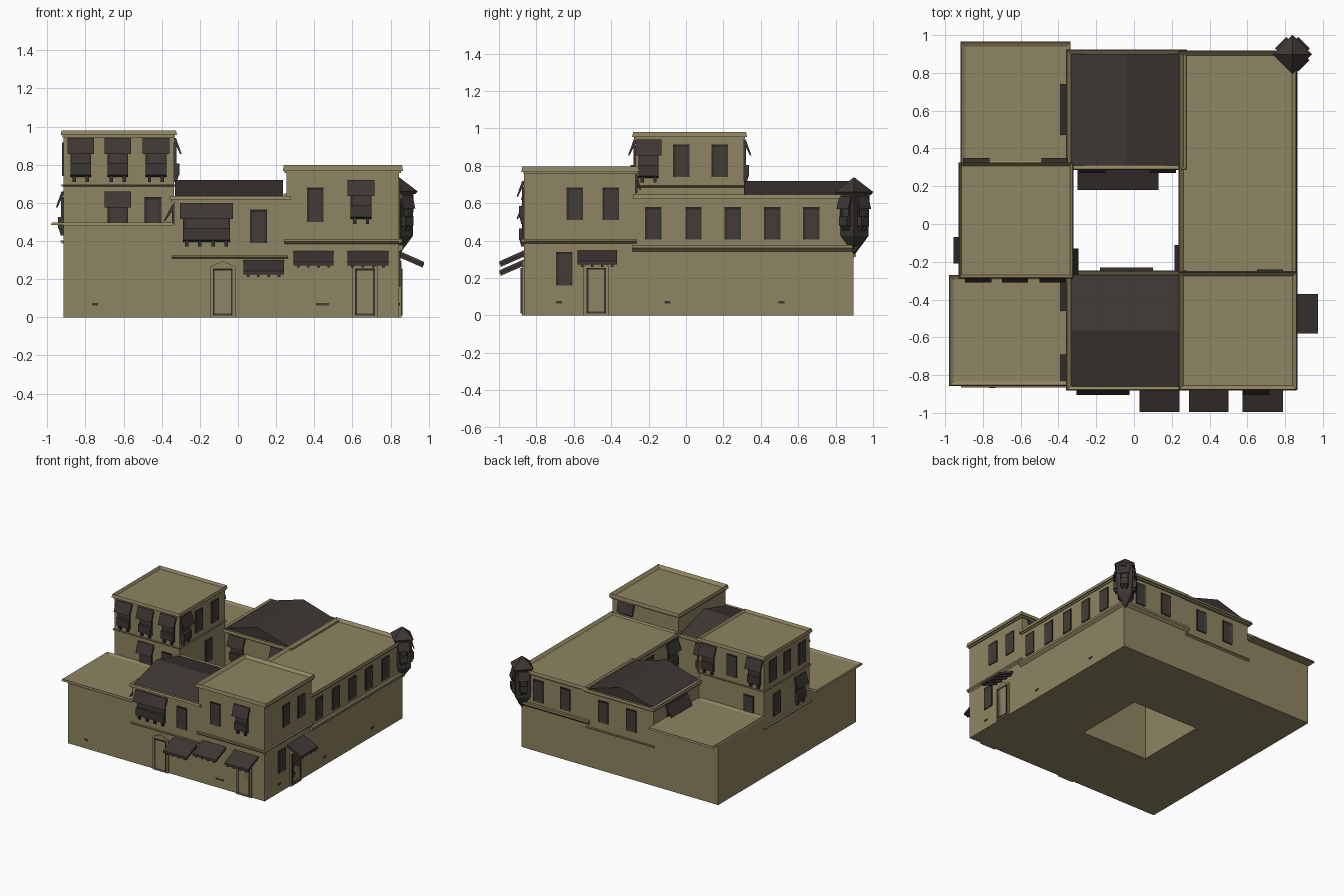
import bpy, bmesh
from mathutils import Vector

if "Cube" in bpy.data.objects:
    bpy.data.objects.remove(bpy.data.objects["Cube"])


def material(name, rgb):
    m = bpy.data.materials.new(name)
    m.diffuse_color = (*rgb, 1)
    m.use_nodes = True
    m.node_tree.nodes["Principled BSDF"].inputs["Base Color"].default_value = m.diffuse_color
    return m


TAN = material("tan plaster", (0.275, 0.235, 0.122))
ROOF = material("dark roof", (0.048, 0.038, 0.034))
WOOD = material("dark wood", (0.045, 0.039, 0.033))
PANE = material("shutter panel", (0.054, 0.046, 0.037))


def finish(name, bm, *mats):
    bmesh.ops.recalc_face_normals(bm, faces=bm.faces)
    me = bpy.data.meshes.new(name)
    bm.to_mesh(me)
    bm.free()
    for m in mats:
        me.materials.append(m)
    ob = bpy.data.objects.new(name, me)
    bpy.context.collection.objects.link(ob)
    return ob


# Wall frames: origin on the wall, outward normal, along-wall direction
NORMAL = {"F": (0, -1), "B": (0, 1), "R": (1, 0), "L": (-1, 0)}


def wall(side, c):
    nx, ny = NORMAL[side]
    return (Vector((c * abs(nx), c * abs(ny), 0)), Vector((nx, ny, 0)),
            Vector((abs(ny), abs(nx), 0)))


def loft(name, ring0, ring1, mat, inset=0, depth=0):
    """Solid between two matching rings; the second cap may be inset."""
    bm = bmesh.new()
    a = [bm.verts.new(p) for p in ring0]
    b = [bm.verts.new(p) for p in ring1]
    bm.faces.new(a)
    cap = bm.faces.new(b)
    for i in range(len(a)):
        j = (i + 1) % len(a)
        bm.faces.new((a[i], a[j], b[j], b[i]))
    bmesh.ops.recalc_face_normals(bm, faces=bm.faces)
    if inset:
        bmesh.ops.inset_region(bm, faces=[cap], thickness=inset, depth=0)
        n = cap.normal.copy()
        for v in cap.verts:
            v.co -= n * depth
        cap.material_index = 1
    return finish(name, bm, mat, PANE if mat is WOOD else mat)


def pt(fr, a, d, z):
    o, n, t = fr
    return o + n * d + t * a + Vector((0, 0, z))


def along(name, fr, prof, a0, a1, mat):
    """Extrude a (depth, z) profile along the wall."""
    loft(name, [pt(fr, a0, d, z) for d, z in prof], [pt(fr, a1, d, z) for d, z in prof], mat)


def plate(name, fr, shape, d0, d1, mat, inset=0, depth=0):
    """Push an (along, z) outline out of the wall."""
    loft(name, [pt(fr, a, d0, z) for a, z in shape],
         [pt(fr, a, d1, z) for a, z in shape], mat, inset, depth)


def rect(a0, a1, z0, z1):
    return [(a0, z0), (a1, z0), (a1, z1), (a0, z1)]


def window(fr, a, z0, z1, w=0.088):
    plate("window", fr, rect(a - w / 2, a + w / 2, z0, z1), -0.005, 0.008, WOOD, 0.018, 0.006)


def canopy_window(fr, a, zt, w=0.14, depth=0.04, s=1.0, drop=0.23):
    h = w / 2
    along("window_canopy", fr, [(0, zt), (0.01, zt), (depth, zt - 0.085 * s),
          (depth - 0.008, zt - 0.085 * s), (0, zt - 0.02)], a - h, a + h, ROOF)
    k = h - 0.016 * s
    low = zt - drop * s
    if drop < 0.2:
        plate("canopy_window", fr, rect(a - k, a + k, low, zt - 0.03), -0.005, 0.012, WOOD, 0.018, 0.006)
        return
    plate("canopy_window", fr, rect(a - k, a + k, low + 0.06 * s, zt - 0.03), -0.005, 0.012, WOOD, 0.015 * s, 0.006)
    along("window_box", fr, [(0, zt - 0.135 * s), (0.028, zt - 0.135 * s),
          (0.028, zt - 0.195 * s), (0, zt - 0.205 * s)], a - k, a + k, WOOD)
    count = 4 if w > 0.2 else 2
    for i in range(count):
        c = a + (k - 0.02 * s) * (2 * i / (count - 1) - 1)
        along("window_bracket", fr, [(0, low), (0.015, low), (0.024, low + 0.035 * s),
              (0, low + 0.035 * s)], c - 0.009 * s, c + 0.009 * s, WOOD)


def shop_awning(fr, a0, a1, zt, out=0.13):
    along("shop_awning", fr, [(0, zt), (out, zt - 0.058), (out, zt - 0.076), (0, zt - 0.02)], a0, a1, ROOF)
    for i in range(4):
        c = a0 + 0.025 + (a1 - a0 - 0.05) * i / 3
        along("awning_batten", fr, [(0, zt - 0.018), (out - 0.005, zt - 0.072),
              (out - 0.005, zt - 0.088), (0, zt - 0.034)], c - 0.007, c + 0.007, WOOD)


def door(fr, a):
    plate("door_surround", fr, [(a - 0.068, 0), (a + 0.068, 0), (a + 0.068, 0.265),
          (a, 0.295), (a - 0.068, 0.265)], -0.005, 0.012, TAN)
    plate("door", fr, rect(a - 0.052, a + 0.052, 0.01, 0.255), 0.008, 0.018, WOOD, 0.014, 0.006)


def belt(fr, a0, a1, z0, z1, out=0.015):
    along("string_course", fr, [(0, z0), (out, (z0 + z1) / 2), (out, z1), (0, z1)], a0, a1, TAN)


def cornice(x0, x1, y0, y1, z0, z1, rim=0.03, step=0.01):
    def ring(g, z):
        return [(x0 + g, y0 + g, z), (x1 - g, y0 + g, z), (x1 - g, y1 - g, z), (x0 + g, y1 - g, z)]
    if step:
        loft("cornice_moulding", ring(step, z0 - 0.012), ring(step, z0), TAN)
    loft("cornice", ring(0, z0), ring(0.005, z1), TAN, rim, (z1 - z0) * 0.8)


# Building mass: three by three plan around an open courtyard
X = (-0.915, -0.335, 0.255, 0.845)
Y = (-0.866, -0.27, 0.31, 0.895)
H = ((0.485, 0.62, 0.77), (0.96, 0, 0.62), (0.485, 0.62, 0.62))


def height(i, j):
    return H[j][i] if 0 <= i < 3 and 0 <= j < 3 else 0


bm = bmesh.new()


def face(*pts):
    bm.faces.new([bm.verts.new(p) for p in pts])


for j in range(3):
    for i in range(3):
        h = height(i, j)
        if not h:
            continue
        x0, x1, y0, y1 = X[i], X[i + 1], Y[j], Y[j + 1]
        face((x0, y0, h), (x1, y0, h), (x1, y1, h), (x0, y1, h))
        face((x0, y1, 0), (x1, y1, 0), (x1, y0, 0), (x0, y0, 0))
        for di, dj, p, q in ((0, -1, (x0, y0), (x1, y0)), (1, 0, (x1, y0), (x1, y1)),
                             (0, 1, (x1, y1), (x0, y1)), (-1, 0, (x0, y1), (x0, y0))):
            low = height(i + di, j + dj)
            if low < h:
                face((*p, low), (*q, low), (*q, h), (*p, h))
bmesh.ops.remove_doubles(bm, verts=bm.verts, dist=0.0005)
finish("building_walls", bm, TAN)

# Roof edges and terraces
cornice(-0.98, -0.335, -0.858, -0.27, 0.483, 0.497, 0.028, 0)
cornice(-0.918, -0.335, 0.31, 0.965, 0.483, 0.497, 0.028, 0)
cornice(-0.93, -0.32, -0.288, 0.326, 0.955, 0.98, 0.018)
cornice(0.235, 0.865, -0.88, -0.25, 0.768, 0.797)
cornice(0.235, 0.862, -0.285, 0.918, 0.622, 0.648)
cornice(-0.36, 0.28, -0.882, -0.245, 0.618, 0.637)
cornice(-0.36, 0.28, 0.285, 0.925, 0.618, 0.637)

# Gabled roofs, ridge along x at the front and along y at the back
along("front_roof", wall("F", 0), [(0.86, 0.635), (0.565, 0.72), (0.27, 0.635)], -0.33, 0.235, ROOF)
along("back_roof", wall("R", 0), [(-0.33, 0.635), (-0.045, 0.72), (0.24, 0.635)], 0.31, 0.9, ROOF)

FRONT, BACK = wall("F", Y[0]), wall("B", Y[3])
RIGHT, LEFT = wall("R", X[3]), wall("L", X[0])
TF, TB, TR = wall("F", Y[1]), wall("B", Y[2]), wall("R", X[1])

# String courses
belt(FRONT, 0.245, 0.86, 0.385, 0.41)
belt(RIGHT, -0.881, -0.265, 0.385, 0.41)
belt(RIGHT, -0.285, 0.91, 0.342, 0.378, 0.02)
belt(BACK, 0.235, 0.86, 0.342, 0.378, 0.02)
belt(FRONT, -0.345, 0.262, 0.308, 0.325)
belt(BACK, -0.345, 0.262, 0.308, 0.325)
belt(LEFT, -0.28, 0.32, 0.385, 0.403)
for fr, a0, a1 in ((TF, -0.925, -0.325), (TB, -0.925, -0.325), (TR, -0.28, 0.32), (LEFT, -0.28, 0.32)):
    belt(fr, a0, a1, 0.685, 0.697, 0.01)

# Tower windows
for a in (-0.825, -0.63, -0.43):
    canopy_window(TF, a, 0.94)
canopy_window(TF, -0.63, 0.66, drop=0.17)
window(TF, -0.445, 0.495, 0.63)
for a in (-0.835, -0.42):
    canopy_window(TB, a, 0.94)
window(TB, -0.63, 0.74, 0.915)
window(TB, -0.78, 0.495, 0.63)
canopy_window(TR, -0.2, 0.94)
for a in (-0.025, 0.18):
    window(TR, a, 0.74, 0.915)
window(TR, 0.1, 0.45, 0.63)
for a in (-0.17, 0.02, 0.2):
    window(LEFT, a, 0.74, 0.915)
canopy_window(LEFT, -0.14, 0.66)
window(LEFT, 0.15, 0.45, 0.63)

# Front facade
canopy_window(FRONT, -0.165, 0.6, 0.28)
window(FRONT, 0.107, 0.39, 0.565)
window(FRONT, 0.405, 0.5, 0.68)
canopy_window(FRONT, 0.645, 0.72)
door(FRONT, -0.08)
door(FRONT, 0.665)
shop_awning(FRONT, 0.028, 0.24, 0.3)
shop_awning(FRONT, 0.29, 0.5, 0.348)
shop_awning(FRONT, 0.575, 0.788, 0.348)

# Right facade
for a in (-0.595, -0.403):
    window(RIGHT, a, 0.51, 0.685)
for a in (-0.175, 0.04, 0.25, 0.46, 0.67):
    window(RIGHT, a, 0.405, 0.58)
window(RIGHT, -0.65, 0.16, 0.34)
door(RIGHT, -0.48)
shop_awning(RIGHT, -0.58, -0.37, 0.348)

# Back facade
for a in (0.69, 0.45):
    window(BACK, a, 0.405, 0.58)
for a in (0.11, -0.14):
    window(BACK, a, 0.39, 0.565)

# Windows over the terraces and roofs
side = wall("L", X[1])
canopy_window(side, -0.37, 0.59, 0.18, 0.055, drop=0.1)
canopy_window(side, -0.76, 0.59, 0.14, 0.055, drop=0.1)
canopy_window(side, 0.605, 0.59, 0.27, 0.055, drop=0.1)
canopy_window(wall("B", Y[1]), 0.72, 0.755, depth=0.03, drop=0.1)

# Courtyard walls
court_back = wall("F", Y[2])
shop_awning(court_back, -0.3, 0.13, 0.345)
canopy_window(court_back, -0.222, 0.6)
canopy_window(court_back, 0.152, 0.6)
canopy_window(wall("B", Y[1]), -0.04, 0.6, 0.28)
court_right = wall("L", X[2])
canopy_window(court_right, -0.18, 0.6)
window(court_right, 0.1, 0.4, 0.58)

# Corner oriel: diamond plan with pointed base and roof
C = Vector((0.838, 0.898, 0))


def diamond(r, z):
    return [C + Vector((r * x, r * y, z)) for x, y in ((1, 0), (0, 1), (-1, 0), (0, -1))]


for name, r0, z0, r1, z1, mat in (("oriel_base", 0.004, 0.325, 0.078, 0.425, WOOD),
                                  ("oriel_body", 0.078, 0.425, 0.083, 0.655, WOOD),
                                  ("oriel_eave", 0.09, 0.645, 0.104, 0.66, ROOF),
                                  ("oriel_roof", 0.104, 0.66, 0.003, 0.737, ROOF)):
    loft(name, diamond(r0, z0), diamond(r1, z1), mat)
for nx, ny in ((1, 1), (1, -1), (-1, 1)):
    n = Vector((nx, ny, 0)).normalized()
    canopy_window((C + n * 0.057, n, Vector((-n.y, n.x, 0))), 0, 0.638, 0.085, 0.03, 0.8)

# Small exposed bricks low on the walls
for fr, spots in ((FRONT, (-0.75, 0.425, 0.46)), (RIGHT, (-0.68, -0.1, 0.51))):
    for a in spots:
        plate("exposed_brick", fr, rect(a - 0.016, a + 0.016, 0.063, 0.076), 0, 0.003, WOOD)
